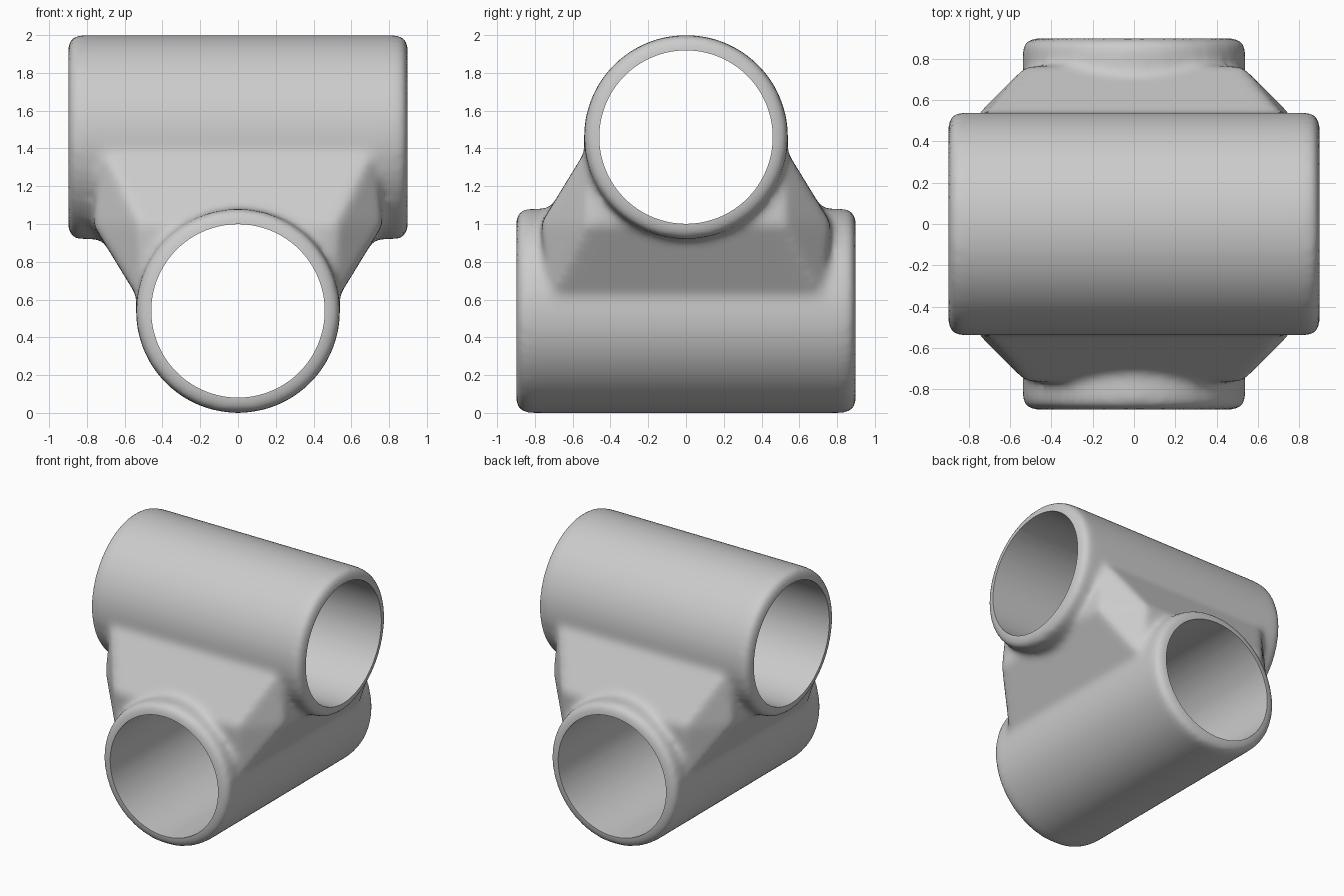
import bpy, bmesh, math
from mathutils import Matrix

if "Cube" in bpy.data.objects:
    bpy.data.objects.remove(bpy.data.objects["Cube"])

HALF, OUTER, BORE = 0.9, 0.54, 0.459
LOW_Z, HIGH_Z = 0.54, 1.46
AXIS_X = Matrix.Rotation(math.pi / 2, 4, 'Y')
AXIS_Y = Matrix.Rotation(math.pi / 2, 4, 'X')

mat = bpy.data.materials.new("plain grey")
mat.use_nodes = True
grey = (0.6, 0.6, 0.6, 1)
mat.diffuse_color = grey
mat.node_tree.nodes["Principled BSDF"].inputs["Base Color"].default_value = grey


def new_object(name, bm):
    mesh = bpy.data.meshes.new(name)
    bmesh.ops.recalc_face_normals(bm, faces=bm.faces)
    bm.to_mesh(mesh)
    bm.free()
    obj = bpy.data.objects.new(name, mesh)
    bpy.context.collection.objects.link(obj)
    mesh.materials.append(mat)
    return obj


def cylinder(bm, radius, half, z, turn, bevel=0):
    part = bmesh.new()
    bmesh.ops.create_cone(part, cap_ends=True, segments=128, radius1=radius,
                          radius2=radius, depth=2 * half)
    if bevel:
        rims = [e for e in part.edges if abs(e.verts[0].co.z - e.verts[1].co.z) < 1e-4]
        bmesh.ops.bevel(part, geom=rims, offset=bevel, segments=5,
                        profile=0.5, affect='EDGES')
    part.transform(Matrix.Translation((0, 0, z)) @ turn)
    temp = bpy.data.meshes.new("temp")
    part.to_mesh(temp)
    part.free()
    bm.from_mesh(temp)
    bpy.data.meshes.remove(temp)


# Two crossed outer sleeves
bm = bmesh.new()
cylinder(bm, OUTER, HALF, HIGH_Z, AXIS_X, 0.055)
cylinder(bm, OUTER, HALF, LOW_Z, AXIS_Y, 0.055)

# Flared web between the sleeves
web = bmesh.new()
for x, y, z in ((0.525, 0.72, 0.6), (0.77, 0.52, 1.0), (0.52, 0.77, 1.0), (0.72, 0.525, 1.4)):
    for sx in (-1, 1):
        for sy in (-1, 1):
            web.verts.new((x * sx, y * sy, z))
bmesh.ops.convex_hull(web, input=web.verts)
temp = bpy.data.meshes.new("temp")
bmesh.ops.recalc_face_normals(web, faces=web.faces)
web.to_mesh(temp)
web.free()
bm.from_mesh(temp)
bpy.data.meshes.remove(temp)
body = new_object("crossed_sleeve", bm)

# Blend the parts into one soft casting
remesh = body.modifiers.new("merge", 'REMESH')
remesh.mode = 'VOXEL'
remesh.voxel_size = 0.022
soften = body.modifiers.new("soften", 'SMOOTH')
soften.factor = 0.5
soften.iterations = 16

# Bore both sleeves
for name, z, turn in (("upper_bore", HIGH_Z, AXIS_X), ("lower_bore", LOW_Z, AXIS_Y)):
    bm = bmesh.new()
    cylinder(bm, BORE, 1.2, z, turn)
    cutter = new_object(name, bm)
    cutter.hide_render = True
    cutter.hide_set(True)
    cut = body.modifiers.new(name, 'BOOLEAN')
    cut.operation = 'DIFFERENCE'
    cut.solver = 'EXACT'
    cut.object = cutter

# Apply the modifiers and remove the cutters
graph = bpy.context.evaluated_depsgraph_get()
final = bpy.data.meshes.new_from_object(body.evaluated_get(graph))
body.modifiers.clear()
body.data = final
final.materials.clear()
final.materials.append(mat)
for name in ("upper_bore", "lower_bore"):
    bpy.data.objects.remove(bpy.data.objects[name])

bpy.ops.object.select_all(action='DESELECT')
body.select_set(True)
bpy.context.view_layer.objects.active = body
bpy.ops.object.shade_smooth_by_angle(angle=math.radians(40))
